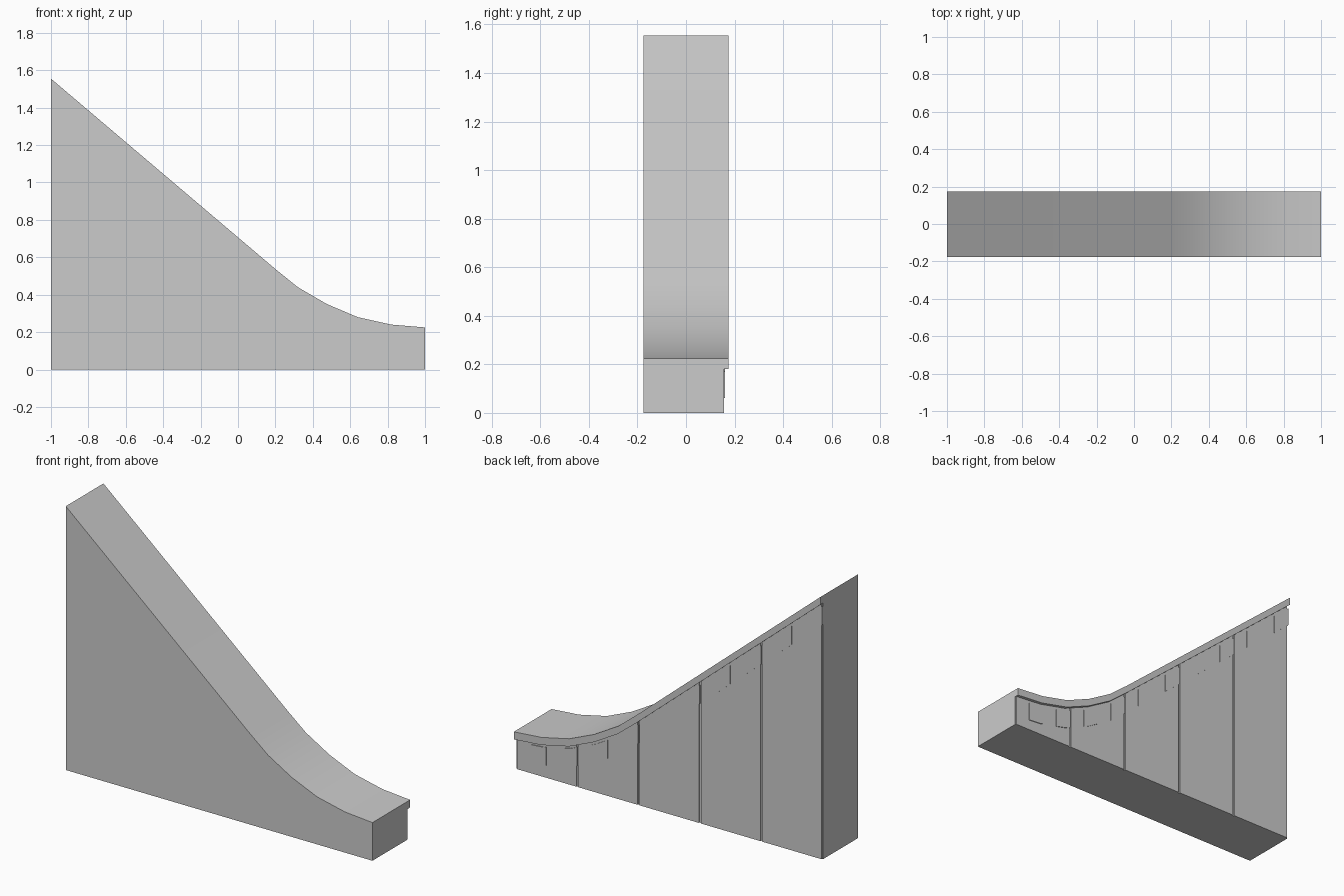
import bpy, bmesh

if "Cube" in bpy.data.objects:
    bpy.data.objects.remove(bpy.data.objects["Cube"])

# Slope profile: (x, z) along the top edge
PROFILE = [(-1, 1.555), (0.2, 0.537), (0.32, 0.44), (0.475, 0.35),
           (0.64, 0.28), (0.82, 0.24), (1, 0.225)]
FRONT, CORE, PANEL, TILE, BACK = -0.176, 0.150, 0.1565, 0.1605, 0.175

grey = bpy.data.materials.new("stone_grey")
grey.diffuse_color = (0.6, 0.6, 0.6, 1)
grey.use_nodes = True
grey.node_tree.nodes["Principled BSDF"].inputs["Base Color"].default_value = grey.diffuse_color


def height(x):
    for (xa, za), (xb, zb) in zip(PROFILE, PROFILE[1:]):
        if x <= xb:
            return za + (zb - za) * (x - xa) / (xb - xa)
    return PROFILE[-1][1]


def slab(name, spans, y0, y1, top, bottom=None):
    """Slabs following the slope; top and bottom are drops below it (None = ground)."""
    bm = bmesh.new()
    for x0, x1 in spans:
        xs = [x0] + [p[0] for p in PROFILE if x0 < p[0] < x1] + [x1]
        upper = [(x, height(x) - top) for x in xs]
        if bottom is None:
            lower = [(x1, 0), (x0, 0)]
        else:
            lower = [(x, height(x) - bottom) for x in reversed(xs)]
        outline = upper + lower
        a = [bm.verts.new((x, y0, z)) for x, z in outline]
        b = [bm.verts.new((x, y1, z)) for x, z in outline]
        bm.faces.new(a)
        bm.faces.new(b[::-1])
        for i in range(len(a)):
            j = (i + 1) % len(a)
            bm.faces.new((a[i], b[i], b[j], a[j]))
    bmesh.ops.recalc_face_normals(bm, faces=bm.faces)
    me = bpy.data.meshes.new(name)
    bm.to_mesh(me)
    bm.free()
    me.materials.append(grey)
    ob = bpy.data.objects.new(name, me)
    bpy.context.collection.objects.link(ob)
    bpy.ops.object.select_all(action='DESELECT')
    ob.select_set(True)
    bpy.context.view_layer.objects.active = ob
    bpy.ops.object.shade_smooth_by_angle(angle=0.5)


# Solid wall body
slab("wall_body", [(-1, 1)], FRONT, CORE, 0)

# Overhanging coping along the sloping top at the back
slab("coping", [(-1, 1)], CORE, BACK, 0, 0.045)

# Back panels separated by narrow vertical grooves
G = 0.006
slab("back_panels", [(-1 + 0.4 * i + G, -0.6 + 0.4 * i - G) for i in range(5)],
     CORE, PANEL, 0.045)

# Row of raised tiles under the coping
slab("tiles", [(-1 + 0.2 * i, -0.897 + 0.2 * i) for i in range(10)],
     CORE, TILE, 0.063, 0.172)
